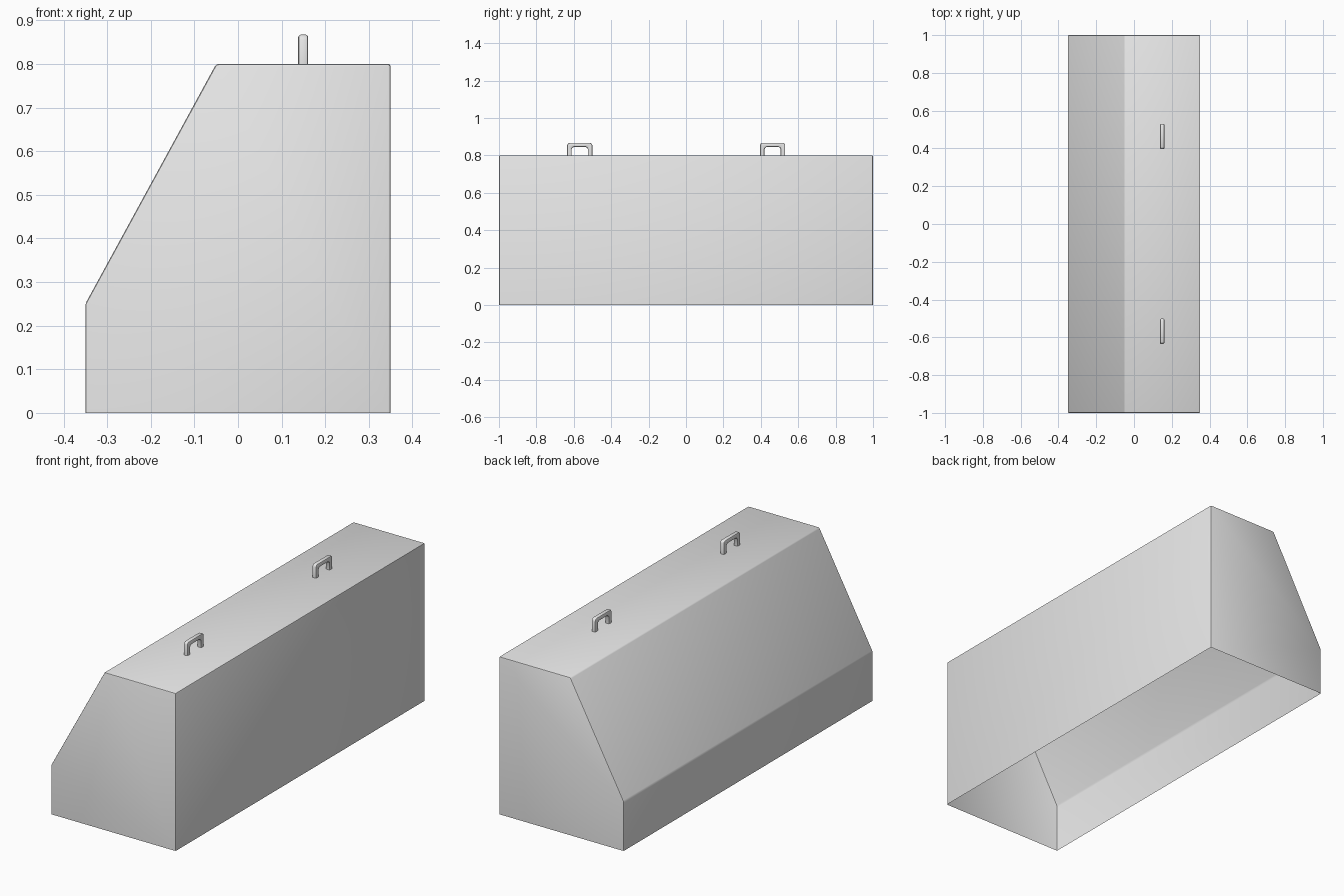
import bpy, bmesh
from math import radians
from mathutils import Vector

cube = bpy.data.objects.get("Cube")
if cube:
    bpy.data.objects.remove(cube, do_unlink=True)

grey = bpy.data.materials.new("plain grey")
grey.use_nodes = True
colour = (0.8, 0.8, 0.8, 1)
grey.diffuse_color = colour
grey.node_tree.nodes["Principled BSDF"].inputs["Base Color"].default_value = colour


def add_object(name, bm):
    mesh = bpy.data.meshes.new(name)
    bm.to_mesh(mesh)
    bm.free()
    obj = bpy.data.objects.new(name, mesh)
    bpy.context.collection.objects.link(obj)
    mesh.materials.append(grey)
    bpy.ops.object.select_all(action="DESELECT")
    obj.select_set(True)
    bpy.context.view_layer.objects.active = obj
    bpy.ops.object.shade_smooth_by_angle(angle=radians(35))
    return obj


def extrude_profile(points, direction):
    """Solid prism from a closed outline."""
    bm = bmesh.new()
    face = bm.faces.new([bm.verts.new(p) for p in points])
    out = bmesh.ops.extrude_face_region(bm, geom=[face], use_keep_orig=True)
    verts = [g for g in out["geom"] if isinstance(g, bmesh.types.BMVert)]
    bmesh.ops.translate(bm, vec=Vector(direction), verts=verts)
    bmesh.ops.recalc_face_normals(bm, faces=bm.faces)
    return bm


# Hollow housing: sloped-side shell, open underneath, with softened edges
outline = [(-0.35, 0), (0.35, 0), (0.35, 0.8), (-0.05, 0.8), (-0.35, 0.25)]
bm = extrude_profile([(x, -1, z) for x, z in outline], (0, 2, 0))
floor = [f for f in bm.faces if all(v.co.z < 0.001 for v in f.verts)]
bmesh.ops.delete(bm, geom=floor, context="FACES_ONLY")
edges = [e for e in bm.edges if len(e.link_faces) == 2]
bmesh.ops.bevel(bm, geom=edges, offset=0.006, segments=2, profile=0.5, affect="EDGES")
add_object("housing", bm)

# Two lifting handles: rounded staples on the top
half, bar, height = 0.067, 0.024, 0.067
inner = half - bar
staple = [(-half, 0), (-half, height - 0.012), (-half + 0.004, height - 0.004),
          (-half + 0.012, height)]
hole = [(-inner, 0), (-inner, height - 0.034), (-inner + 0.004, height - 0.026),
        (-inner + 0.012, height - 0.022)]
mirror = lambda pts: [(-y, z) for y, z in reversed(pts)]
section = staple + mirror(staple) + hole[::-1] and (
    staple + mirror(staple) + mirror(hole)[::-1] + hole[::-1])

for name, y0 in (("front_handle", -0.568), ("back_handle", 0.463)):
    bm = extrude_profile([(0.138, y0 + y, 0.8 + z) for y, z in section], (0.023, 0, 0))
    rims = [e for e in bm.edges
            if abs(e.verts[0].co.x - e.verts[1].co.x) < 0.001
            and max(v.co.z for v in e.verts) > 0.801]
    bmesh.ops.bevel(bm, geom=rims, offset=0.006, segments=2, profile=0.5, affect="EDGES")
    add_object(name, bm)
